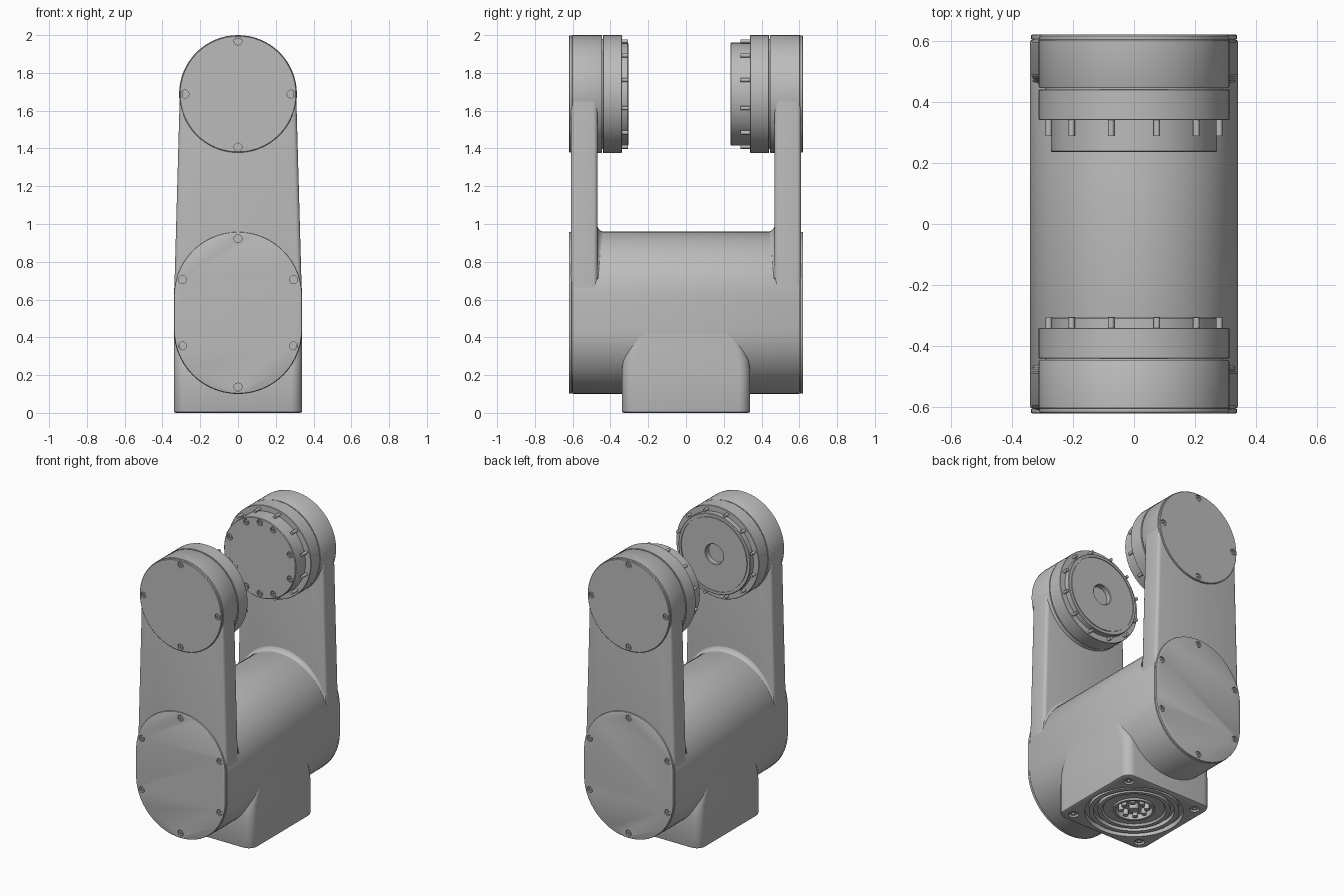
import bpy, bmesh
from math import sin, cos, pi, radians, acos
from mathutils import Matrix, Vector

if "Cube" in bpy.data.objects:
    bpy.data.objects.remove(bpy.data.objects["Cube"])

grey = bpy.data.materials.new("machine_grey")
grey.use_nodes = True
colour = (0.5, 0.5, 0.5, 1)
grey.diffuse_color = colour
grey.node_tree.nodes["Principled BSDF"].inputs["Base Color"].default_value = colour

HEAD_Z, HEAD_R = 1.688, 0.312
BODY_LOW, BODY_HIGH, BODY_R = 0.44, 0.62, 0.34


def make(name, bm):
    bmesh.ops.recalc_face_normals(bm, faces=bm.faces)
    mesh = bpy.data.meshes.new(name)
    bm.to_mesh(mesh)
    bm.free()
    mesh.materials.append(grey)
    obj = bpy.data.objects.new(name, mesh)
    bpy.context.collection.objects.link(obj)
    return obj


def activate(obj):
    bpy.ops.object.select_all(action='DESELECT')
    obj.select_set(True)
    bpy.context.view_layer.objects.active = obj


def smooth(obj):
    activate(obj)
    bpy.ops.object.shade_smooth_by_angle(angle=radians(32))
    return obj


def bevel(obj, width, segments=2):
    mod = obj.modifiers.new("Bevel", 'BEVEL')
    mod.width, mod.segments = width, segments
    mod.limit_method, mod.angle_limit = 'ANGLE', radians(40)
    activate(obj)
    bpy.ops.object.modifier_apply(modifier=mod.name)


def cut(obj, cutter):
    mod = obj.modifiers.new("Cut", 'BOOLEAN')
    mod.operation, mod.solver, mod.object = 'DIFFERENCE', 'EXACT', cutter
    activate(obj)
    bpy.ops.object.modifier_apply(modifier=mod.name)
    bpy.data.objects.remove(cutter)


def loft(name, rings, closed=True, caps=True):
    """Skin a list of equally long point rings."""
    bm = bmesh.new()
    rows = [[bm.verts.new(p) for p in ring] for ring in rings]
    n = len(rows[0])
    for a, b in zip(rows, rows[1:]):
        for i in range(n if closed else n - 1):
            j = (i + 1) % n
            bm.faces.new((a[i], a[j], b[j], b[i]))
    if caps:
        bm.faces.new(rows[0])
        bm.faces.new(rows[-1])
    return make(name, bm)


def circle(r, n=64):
    return [(r * cos(2 * pi * i / n), r * sin(2 * pi * i / n)) for i in range(n)]


def lathe_y(name, profile, side, z=HEAD_Z):
    """Turn (radius, distance) pairs about the head axis."""
    return smooth(loft(name, [[(x, side * d, z + h) for x, h in circle(r)]
                              for r, d in profile]))


def prism(name, outline, y0, y1, width, segments=2):
    obj = loft(name, [[(x, y, z) for x, z in outline] for y in (y0, y1)])
    bevel(obj, width, segments)
    return obj


def cylinders(name, points, radius, depth, axis, segments=20):
    """Equal cylinders centred on the given points."""
    bm = bmesh.new()
    turn = Vector((0, 0, 1)).rotation_difference(Vector(axis)).to_matrix().to_4x4()
    for p in points:
        bmesh.ops.create_cone(bm, cap_ends=True, segments=segments, radius1=radius,
                              radius2=radius, depth=depth,
                              matrix=Matrix.Translation(p) @ turn)
    return make(name, bm)


def hull(top_z, top_r, low_z, low_r, mid_z, n=28):
    """Outline of a large round top tapering to a rounded bottom."""
    lean = acos((low_r - top_r) / (top_z - mid_z)) if top_z > mid_z else pi / 2
    a0 = pi / 2 - lean
    arc = [a0 + (pi - 2 * a0) * i / n for i in range(n + 1)]
    pts = [(top_r * cos(a), top_z + top_r * sin(a)) for a in arc]
    if top_z > mid_z:
        pts.append((-low_r, mid_z))
    pts += [(low_r * cos(a), low_z + low_r * sin(a))
            for a in (pi + pi * i / n for i in range(n + 1))]
    if top_z > mid_z:
        pts.append((low_r, mid_z))
    return pts


def ring_points(r, angles, y, z=HEAD_Z):
    return [(r * cos(radians(a)), y, z + r * sin(radians(a))) for a in angles]


def fit_screws(name, target, points, side, radius=0.021):
    """Counterbore a face and seat socket screws in the holes."""
    axis = (0, 1, 0)
    cut(target, cylinders("bore_cutter", points, radius, 0.024, axis))
    seats = [(x, y - side * 0.009, z) for x, y, z in points]
    heads = cylinders(name, seats, radius * 0.8, 0.012, axis)
    sockets = [(x, y - side * 0.003, z) for x, y, z in points]
    cut(heads, cylinders("socket_cutter", sockets, radius * 0.4, 0.014, axis, 6))
    smooth(heads)
    smooth(target)


# Cross body
smooth(prism("cross_body", hull(BODY_HIGH, BODY_R, BODY_LOW, BODY_R, BODY_HIGH),
             -0.602, 0.602, 0.004))

for side, label in ((-1, "front"), (1, "back")):
    # Tapered arm with rounded edges
    arm = hull(HEAD_Z, HEAD_R - 0.004, BODY_LOW, BODY_R - 0.002, BODY_HIGH)
    smooth(prism(label + "_arm", arm, side * 0.468, side * 0.61, 0.022, 4))

    # Blend between arm and body
    rows = []
    for k in range(7):
        t = pi / 2 * k / 6
        row = []
        for i in range(33):
            a = radians(15 + 150 * i / 32)
            f = 0.04 * sin(a)
            r = BODY_R - 0.002 + f * (1 - cos(t))
            row.append((r * cos(a), side * (0.47 - f + f * sin(t)), BODY_HIGH + r * sin(a)))
        rows.append(row)
    smooth(loft(label + "_arm_blend", rows, closed=False, caps=False))

    # Covers with screws
    cover = prism(label + "_body_cover",
                  hull(BODY_HIGH, BODY_R - 0.002, BODY_LOW, BODY_R - 0.002, BODY_HIGH),
                  side * 0.604, side * 0.62, 0.004)
    spots = [(0, side * 0.62, z) for z in (0.137, 0.923)]
    spots += [(x, side * 0.62, z) for x in (-0.294, 0.294) for z in (0.355, 0.705)]
    fit_screws(label + "_body_screws", cover, spots, side)

    # Head housing and its cover
    lathe_y(label + "_head", [(HEAD_R - 0.02, 0.434), (HEAD_R - 0.02, 0.446), (HEAD_R - 0.002, 0.446),
                              (HEAD_R, 0.45), (HEAD_R, 0.602), (HEAD_R - 0.004, 0.604)], side)
    cap = lathe_y(label + "_head_cover", [(HEAD_R - 0.002, 0.604), (HEAD_R - 0.002, 0.616),
                                          (HEAD_R - 0.006, 0.62)], side)
    fit_screws(label + "_head_screws", cap,
               ring_points(0.281, range(0, 360, 90), side * 0.62), side)

    # Joint flange and its ring of bolts
    lathe_y(label + "_joint_flange", [(HEAD_R - 0.002, 0.44), (HEAD_R, 0.438),
                                      (HEAD_R, 0.342), (HEAD_R - 0.002, 0.34)], side)
    length = 0.052 if side > 0 else 0.034
    bolts = cylinders(label + "_flange_bolts",
                      ring_points(0.289, range(15, 360, 30), side * (0.345 - length / 2)),
                      0.0105, length + 0.01, (0, 1, 0), 12)
    smooth(bolts)

# Bored hub on the front joint
lathe_y("front_hub", [(0.272, 0.345), (0.272, 0.309), (0.268, 0.305), (0.252, 0.305),
                      (0.252, 0.311), (0.246, 0.311), (0.246, 0.305), (0.07, 0.305),
                      (0.066, 0.309), (0.066, 0.43)], -1)

# Solid output hub on the back joint
hub = lathe_y("back_hub", [(0.272, 0.345), (0.272, 0.239), (0.268, 0.235)], 1)
fit_screws("back_hub_screws", hub,
           ring_points(0.242, (20, 65, 90, 115, 160, 200, 245, 270, 295, 340), 0.235), -1)


# Square foot narrowing into the body
def rounded_square(hx, hy, z, r=0.06, n=6):
    pts = []
    for q, (sx, sy) in enumerate(((1, 1), (-1, 1), (-1, -1), (1, -1))):
        for i in range(n + 1):
            a = pi / 2 * (q + i / n)
            pts.append((sx * (hx - r) + r * cos(a), sy * (hy - r) + r * sin(a), z))
    return pts


foot = loft("foot", [rounded_square(hx, hy, z) for hx, hy, z in (
    (0.33, 0.33, 0), (0.337, 0.337, 0.004), (0.339, 0.34, 0.012), (0.339, 0.34, 0.22),
    (0.339, 0.334, 0.28), (0.339, 0.315, 0.34), (0.339, 0.27, 0.44))])
corners = [(x, y, 0) for x in (-0.266, 0.266) for y in (-0.266, 0.266)]
cut(foot, cylinders("recess_cutter", [(0, 0, 0)], 0.305, 0.12, (0, 0, 1), 64))
cut(foot, cylinders("corner_cutter", corners, 0.032, 0.05, (0, 0, 1)))
smooth(foot)

# Foot screws
heads = cylinders("foot_screws", [(x, y, 0.018) for x, y, z in corners], 0.025, 0.02, (0, 0, 1))
cut(heads, cylinders("socket_cutter", [(x, y, 0.01) for x, y, z in corners],
                     0.012, 0.02, (0, 0, 1), 6))
smooth(heads)

# Ringed coupling under the foot
steps = [(0.304, 0.06), (0.304, 0.03), (0.28, 0.03), (0.28, 0.008), (0.25, 0.008),
         (0.25, 0.035), (0.225, 0.035), (0.225, 0.012), (0.2, 0.012), (0.19, 0.025),
         (0.13, 0.025), (0.13, 0.012), (0.115, 0.012), (0.115, 0.05)]
smooth(loft("foot_coupling", [[(x, y, z) for x, y in circle(r)] for r, z in steps]))

# Plug contacts in the coupling
contacts = [(0.08 * cos(pi * i / 4), 0.08 * sin(pi * i / 4), 0.032) for i in range(8)]
smooth(cylinders("contact_pins", contacts, 0.017, 0.04, (0, 0, 1), 16))
smooth(cylinders("centre_contact", [(0, 0, 0.032)], 0.03, 0.04, (0, 0, 1), 24))
